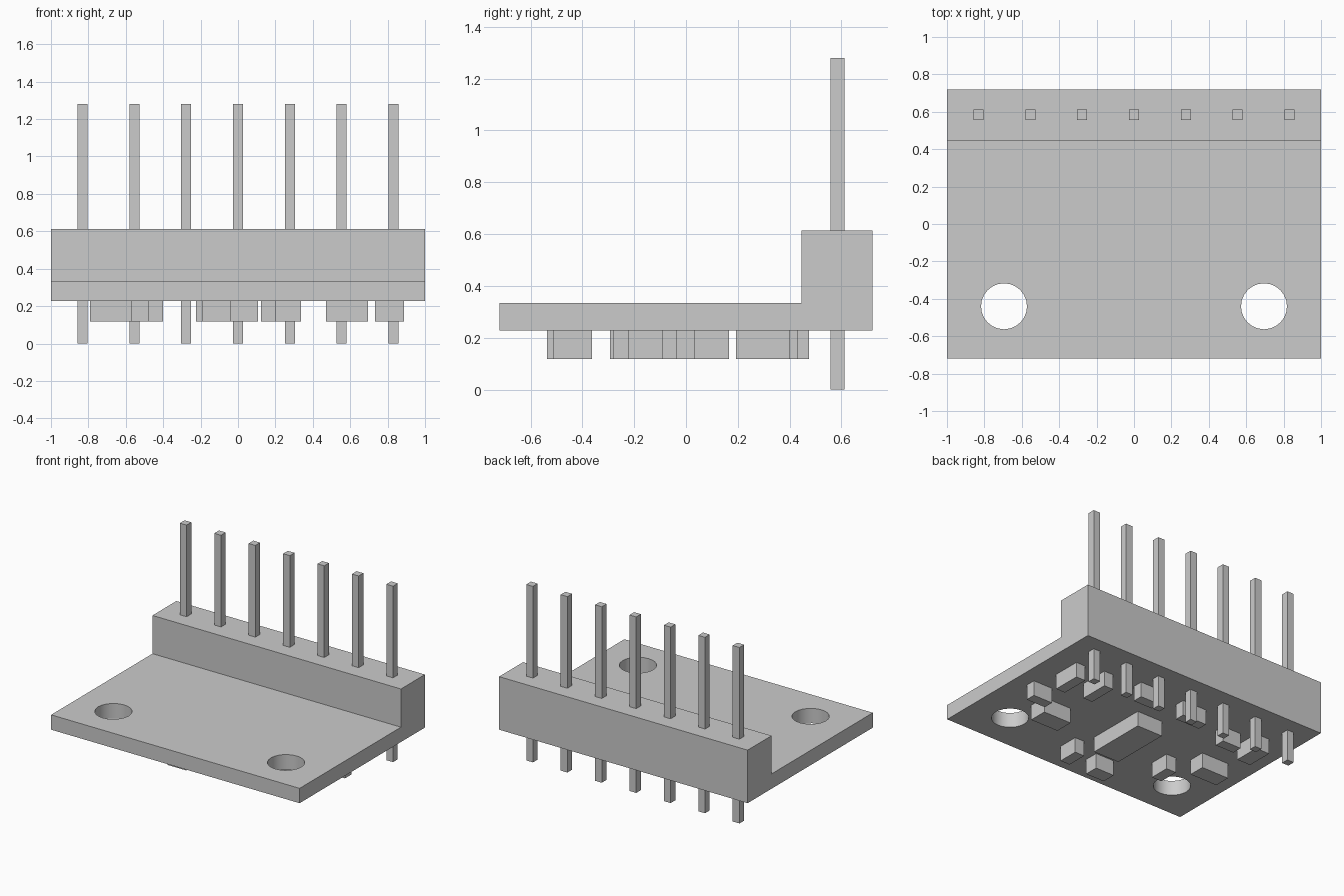
import bpy
import bmesh
from mathutils import Matrix, Vector

cube = bpy.data.objects.get("Cube")
if cube:
    bpy.data.objects.remove(cube, do_unlink=True)

# Single material
GREY = (0.6, 0.6, 0.6, 1.0)
grey = bpy.data.materials.new("plain grey")
grey.use_nodes = True
grey.diffuse_color = GREY
grey.node_tree.nodes["Principled BSDF"].inputs["Base Color"].default_value = GREY


def make_object(name, bm):
    bmesh.ops.recalc_face_normals(bm, faces=bm.faces)
    mesh = bpy.data.meshes.new(name)
    bm.to_mesh(mesh)
    bm.free()
    mesh.materials.append(grey)
    obj = bpy.data.objects.new(name, mesh)
    bpy.context.collection.objects.link(obj)
    return obj


def box(name, xs, ys, zs):
    low, high = Vector((xs[0], ys[0], zs[0])), Vector((xs[1], ys[1], zs[1]))
    bm = bmesh.new()
    size = Matrix.Diagonal((*(high - low), 1))
    bmesh.ops.create_cube(bm, size=1, matrix=Matrix.Translation((low + high) / 2) @ size)
    return make_object(name, bm)


BOTTOM, TOP, HEADER_TOP = 0.227, 0.335, 0.613
FRONT, STEP, BACK = -0.72, 0.445, 0.72

# Circuit board and raised header: an L profile extruded across the width
bm = bmesh.new()
profile = [(FRONT, BOTTOM), (BACK, BOTTOM), (BACK, HEADER_TOP),
           (STEP, HEADER_TOP), (STEP, TOP), (FRONT, TOP)]
face = bm.faces.new([bm.verts.new((-1, y, z)) for y, z in profile])
side = bmesh.ops.extrude_face_region(bm, geom=[face])
moved = [v for v in side["geom"] if isinstance(v, bmesh.types.BMVert)]
bmesh.ops.translate(bm, verts=moved, vec=(2, 0, 0))
board = make_object("board_with_header", bm)

# Mounting holes cut through the front corners
for sign in (-1, 1):
    bm = bmesh.new()
    bmesh.ops.create_cone(bm, cap_ends=True, segments=24, radius1=0.123, radius2=0.123,
                          depth=0.5, matrix=Matrix.Translation((sign * 0.695, -0.44, 0.28)))
    cutter = make_object("hole_cutter", bm)
    cutter.hide_render = True
    cut = board.modifiers.new("mounting hole", 'BOOLEAN')
    cut.operation = 'DIFFERENCE'
    cut.solver = 'EXACT'
    cut.object = cutter
    bpy.context.view_layer.objects.active = board
    bpy.ops.object.modifier_apply(modifier=cut.name)
    bpy.data.objects.remove(cutter, do_unlink=True)

bpy.ops.object.select_all(action='DESELECT')
board.select_set(True)
bpy.ops.object.shade_smooth_by_angle()

# Row of seven square pins running through the header
for i in range(-3, 4):
    x = i * 0.277
    box("header_pin", (x - 0.027, x + 0.027), (0.557, 0.611), (0, 1.28))

# Small parts mounted under the board: x range, y range
PARTS = {
    "main_chip": ((-0.10, 0.107), (-0.28, 0.166)),
    "resistor_left_outer": ((0.733, 0.888), (-0.039, 0.035)),
    "capacitor_left_back": ((0.755, 0.83), (0.193, 0.40)),
    "capacitor_left_inner": ((0.54, 0.615), (0.215, 0.43)),
    "diode_left": ((0.47, 0.695), (-0.224, -0.089)),
    "resistor_back": ((0.187, 0.337), (0.40, 0.475)),
    "capacitor_back": ((-0.225, -0.03), (0.395, 0.468)),
    "resistor_right_back": ((-0.60, -0.45), (0.30, 0.375)),
    "capacitor_right_back": ((-0.79, -0.68), (0.246, 0.44)),
    "resistor_front": ((0.123, 0.20), (-0.513, -0.363)),
    "capacitor_front": ((-0.19, -0.04), (-0.537, -0.435)),
    "resistor_right": ((-0.48, -0.40), (-0.293, -0.143)),
    "diode_right": ((-0.79, -0.57), (-0.10, 0.02)),
}
for name, (xs, ys) in PARTS.items():
    box(name, xs, ys, (0.117, BOTTOM))
